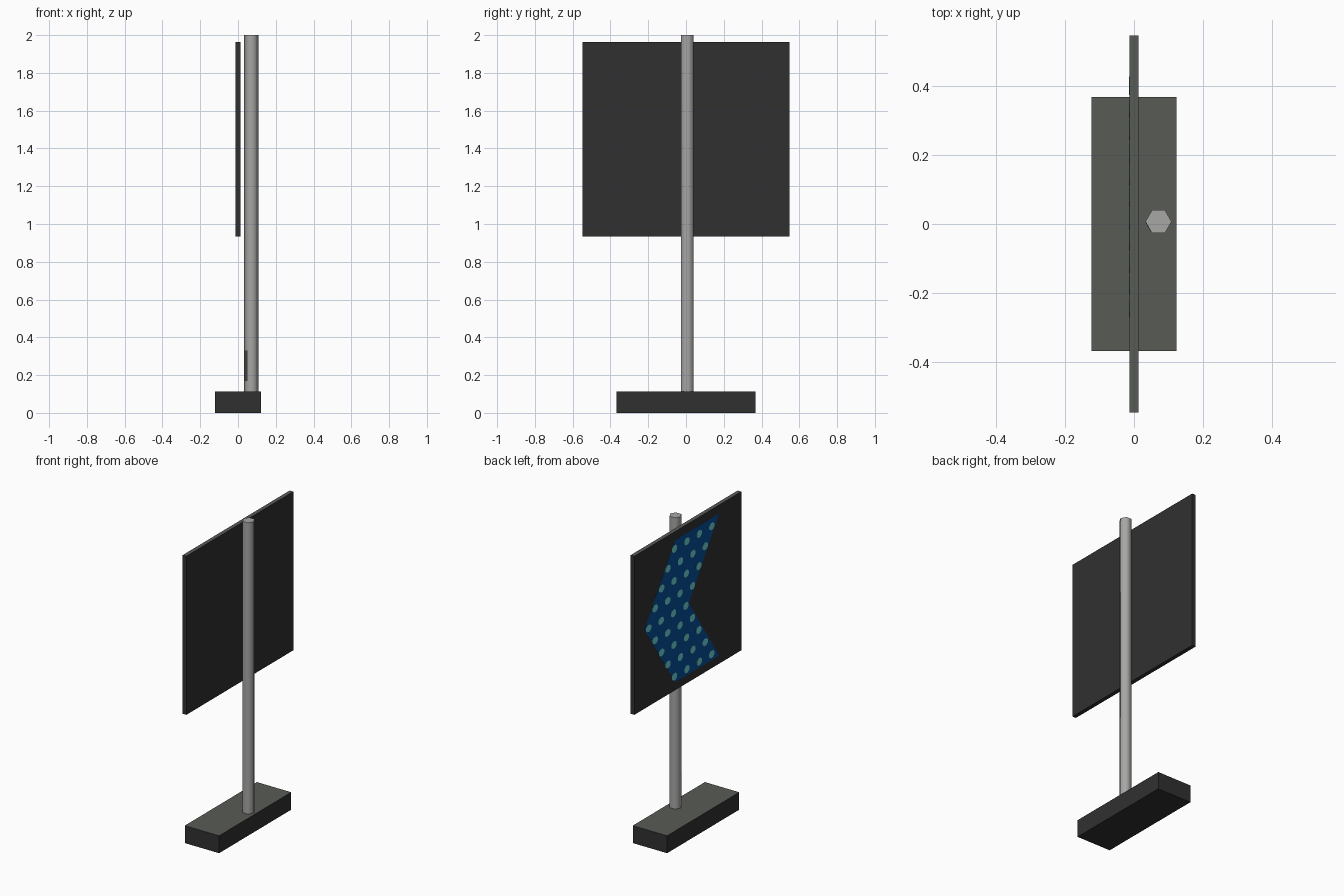
import bpy, bmesh, math

if "Cube" in bpy.data.objects:
    bpy.data.objects.remove(bpy.data.objects["Cube"])


def material(name, r, g, b):
    m = bpy.data.materials.new(name)
    m.diffuse_color = (r, g, b, 1)
    m.use_nodes = True
    m.node_tree.nodes["Principled BSDF"].inputs["Base Color"].default_value = m.diffuse_color
    return m


DARK = material("dark_grey", 0.03, 0.03, 0.03)
TOP = material("worn_grey_green", 0.098, 0.104, 0.094)
STEEL = material("pole_grey", 0.39, 0.385, 0.38)
LABEL = material("label_grey", 0.07, 0.07, 0.07)
BLUE = material("arrow_blue", 0.001, 0.075, 0.32)
TEAL = material("lamp_teal", 0.15, 0.65, 0.65)


def make(name, verts, faces, *mats):
    me = bpy.data.meshes.new(name)
    me.from_pydata(verts, [], faces)
    for m in mats:
        me.materials.append(m)
    bm = bmesh.new()
    bm.from_mesh(me)
    bmesh.ops.recalc_face_normals(bm, faces=bm.faces)
    bm.to_mesh(me)
    bm.free()
    ob = bpy.data.objects.new(name, me)
    bpy.context.collection.objects.link(ob)
    return ob


def prism(points, offset):
    """Extrude a list of 3D points by offset: returns verts and faces."""
    n = len(points)
    far = [tuple(a + b for a, b in zip(p, offset)) for p in points]
    faces = [tuple(reversed(range(n))), tuple(range(n, 2 * n))]
    faces += [(i, (i + 1) % n, n + (i + 1) % n, n + i) for i in range(n)]
    return list(points) + far, faces


def slab(name, hx, hy, z0, z1):
    pts = [(-hx, -hy, z0), (hx, -hy, z0), (hx, hy, z0), (-hx, hy, z0)]
    ob = make(name, *prism(pts, (0, 0, z1 - z0)), DARK, TOP)
    for f in ob.data.polygons:
        f.material_index = 1 if f.normal.z > 0.5 else 0
    return ob


# Base block and sign board, with lighter upper faces
slab("base_block", 0.123, 0.369, 0, 0.113)
slab("sign_board", 0.013, 0.547, 0.935, 1.963)

# Six-sided pole behind the board, smooth around its sides
PX, PY, R = 0.071, 0.007, 0.038
ring = [(PX + R * math.cos(math.pi / 3 * i), PY + R * math.sin(math.pi / 3 * i), 0.11)
        for i in range(6)]
pole = make("pole", *prism(ring, (0, 0, 1.89)), STEEL)
for f in pole.data.polygons:
    f.use_smooth = abs(f.normal.z) < 0.5

# Small label plate on the front-left side of the pole
a = math.radians(210)
nx, ny = math.cos(a), math.sin(a)
d = R * math.cos(math.pi / 6) - 0.001
corners = [(PX + d * nx - ny * t, PY + d * ny + nx * t, z)
           for t, z in [(-0.016, 0.17), (0.016, 0.17), (0.016, 0.33), (-0.016, 0.33)]]
make("pole_label", *prism(corners, (0.002 * nx, 0.002 * ny, 0)), LABEL)

# Chevron plate on the board's left face, pointing to +y
CZ, H = 1.447, 0.46
outline = [(-0.32, H), (-0.01, 0), (-0.32, -H), (0.13, -H), (0.445, 0), (0.13, H)]
make("arrow_plate", *prism([(-0.0125, y, CZ + z) for y, z in outline], (-0.001, 0, 0)), BLUE)

# Rows of round lamps following the chevron
verts, faces = [], []
for k in range(-4, 5):
    for j in range(4):
        cy = 0.02 + 0.127 * j - 0.066 * abs(k)
        cz = CZ - 0.007 + 0.1035 * k
        disc = [(-0.013, cy - 0.029 * math.cos(math.pi / 4 * (i + 0.5)),
                 cz + 0.025 * math.sin(math.pi / 4 * (i + 0.5))) for i in range(8)]
        v, f = prism(disc, (-0.001, 0, 0))
        faces += [tuple(i + len(verts) for i in q) for q in f]
        verts += v
make("arrow_lamps", verts, faces, TEAL)
